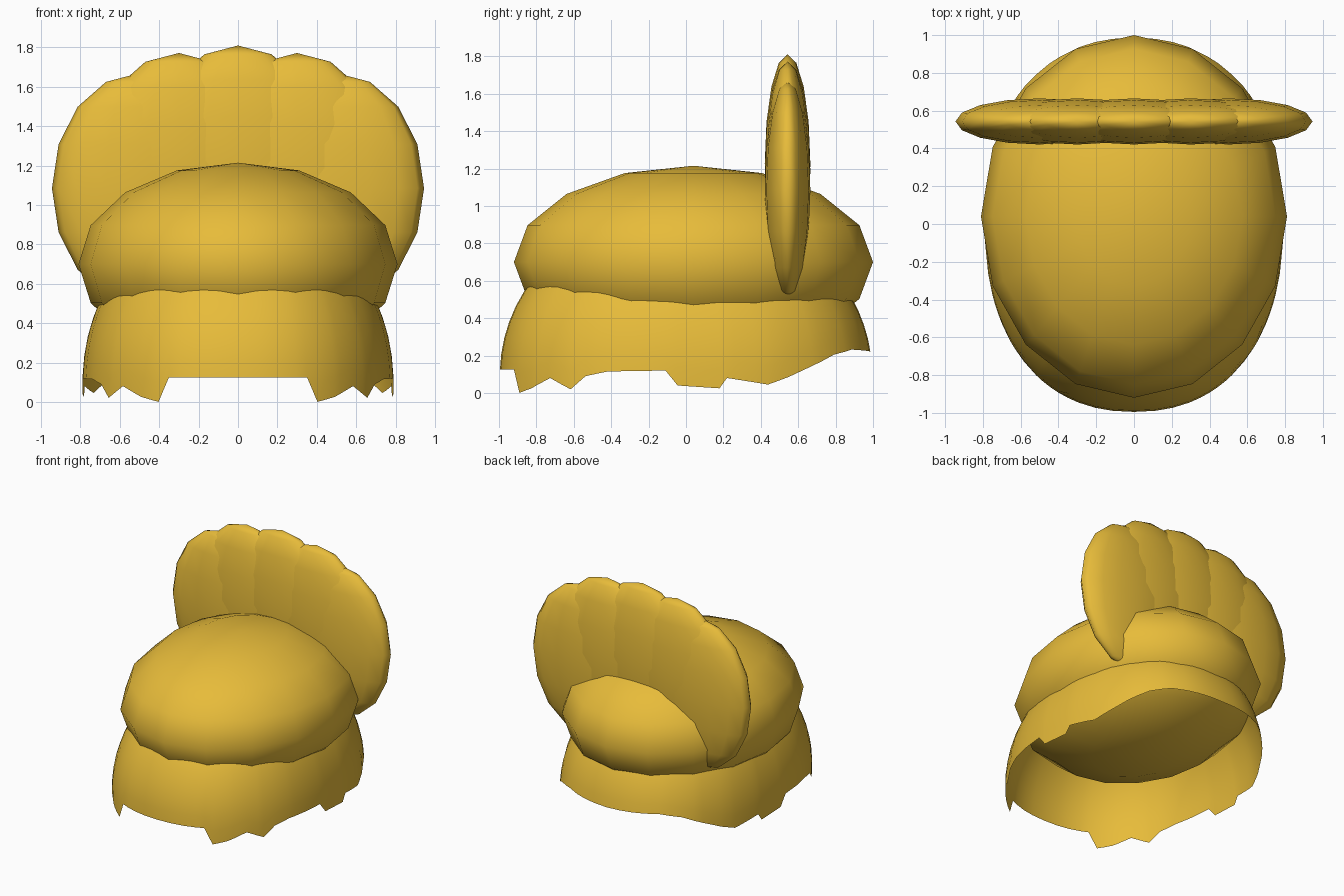
import bpy, bmesh, math

if "Cube" in bpy.data.objects:
    bpy.data.objects.remove(bpy.data.objects["Cube"])

gold = bpy.data.materials.new("gold")
gold.diffuse_color = (0.80, 0.50, 0.042, 1)
gold.use_nodes = True
gold.node_tree.nodes["Principled BSDF"].inputs["Base Color"].default_value = gold.diffuse_color


def finish(name, bm):
    mesh = bpy.data.meshes.new(name)
    bm.to_mesh(mesh)
    bm.free()
    mesh.polygons.foreach_set("use_smooth", [True] * len(mesh.polygons))
    mesh.materials.append(gold)
    obj = bpy.data.objects.new(name, mesh)
    bpy.context.collection.objects.link(obj)
    return obj


def ellipsoid(name, centre, radii):
    bm = bmesh.new()
    bmesh.ops.create_uvsphere(bm, u_segments=16, v_segments=8, radius=1)
    for v in bm.verts:
        v.co = [c + r * p for c, r, p in zip(centre, radii, v.co)]
    return finish(name, bm)


# Puffed cap
ellipsoid("cap", (0, 0.04, 0.70), (0.81, 0.96, 0.515))

# Scalloped fan: a middle lobe and two mirrored pairs
lobe = (0.445, 0.122, 0.585)
ellipsoid("fan_lobe_middle", (0, 0.543, 1.225), lobe)
for side, label in ((-1, "left"), (1, "right")):
    ellipsoid("fan_lobe_inner_" + label, (side * 0.30, 0.543, 1.187), lobe)
    ellipsoid("fan_lobe_outer_" + label, (side * 0.50, 0.543, 1.085), lobe)

# Ragged skirt: open domed wall; rim heights run (y, z) from front to back
N = 2.25
RIM = [(-1, .125), (-.925, .125), (-.895, 0), (-.83, .025), (-.73, .08),
       (-.62, .02), (-.54, .09), (-.42, .115), (-.11, .12), (-.045, .04),
       (.18, .025), (.22, .08), (.44, .045), (.55, .085), (.68, .145),
       (.80, .205), (.90, .232), (1, .22)]


def to_angle(y):
    return math.acos(-math.copysign(abs(y) ** (N / 2), y))


knots = [(to_angle(y), z) for y, z in RIM]


def rim_height(a):
    for (a0, z0), (a1, z1) in zip(knots, knots[1:]):
        if a <= a1:
            return z0 + (z1 - z0) * (a - a0) / (a1 - a0)
    return knots[-1][1]


angles = [k[0] for k in knots]
angles += [a for a in (math.pi * i / 28 for i in range(29))
           if min(abs(a - k[0]) for k in knots) > 0.04]
angles.sort()


def wall_point(a, z, side):
    k = math.sqrt(1 - (max(0, z - 0.1) / 0.9) ** 2)
    s, c = max(0, math.sin(a)), math.cos(a)
    return (side * 0.79 * k * s ** (2 / N),
            -0.995 * k * math.copysign(abs(c) ** (2 / N), c), z)


bm = bmesh.new()
ROWS = 7
columns = [(a, 1) for a in angles] + [(a, -1) for a in reversed(angles[1:-1])]
grid = []
for a, side in columns:
    low = rim_height(a)
    grid.append([bm.verts.new(wall_point(a, low + (0.72 - low) * r / ROWS, side))
                 for r in range(ROWS + 1)])
for i, col in enumerate(grid):
    nxt = grid[(i + 1) % len(grid)]
    for r in range(ROWS):
        bm.faces.new((col[r], nxt[r], nxt[r + 1], col[r + 1]))
finish("skirt", bm)
